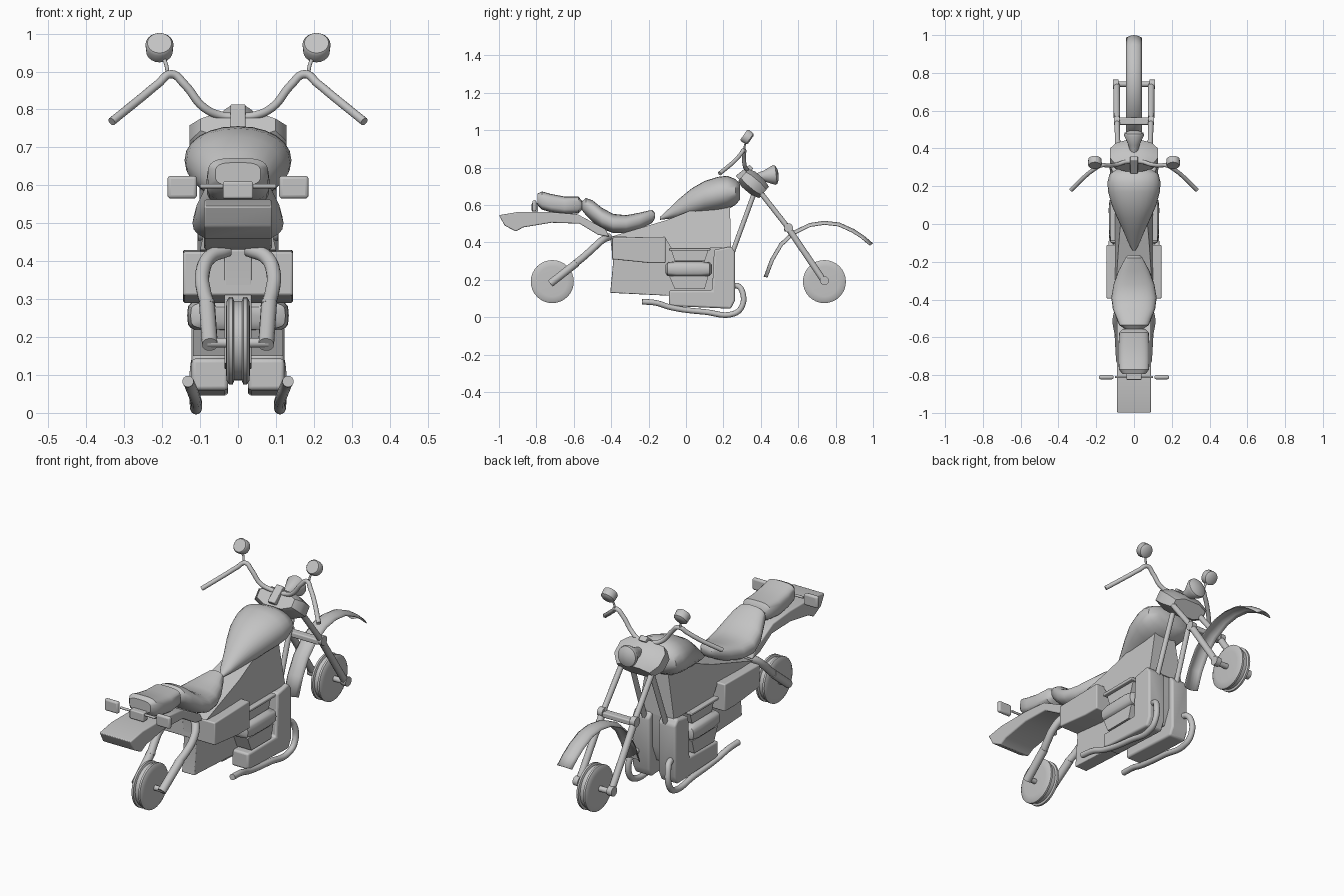
import bpy, bmesh, math
from mathutils import Vector, Matrix

cube = bpy.data.objects.get("Cube")
if cube:
    bpy.data.objects.remove(cube, do_unlink=True)

GREY = (0.55, 0.55, 0.55, 1)
grey = bpy.data.materials.new("plain grey")
grey.use_nodes = True
grey.diffuse_color = GREY
grey.node_tree.nodes["Principled BSDF"].inputs["Base Color"].default_value = GREY
SIDES = (("left", 1), ("right", -1))


def smooth(ob):
    bpy.ops.object.select_all(action="DESELECT")
    ob.select_set(True)
    bpy.context.view_layer.objects.active = ob
    bpy.ops.object.shade_smooth_by_angle(angle=math.radians(40))
    return ob


def finish(name, bm, bevel=0):
    bmesh.ops.recalc_face_normals(bm, faces=bm.faces)
    me = bpy.data.meshes.new(name)
    bm.to_mesh(me)
    bm.free()
    me.materials.append(grey)
    ob = bpy.data.objects.new(name, me)
    bpy.context.collection.objects.link(ob)
    if bevel:
        mod = ob.modifiers.new("rounded edges", "BEVEL")
        mod.width, mod.segments = bevel, 3
    return smooth(ob)


def prism(name, outline, x0, x1, bevel=0):
    """Extrude a (y, z) outline across x."""
    bm = bmesh.new()
    a = [bm.verts.new((x0, y, z)) for y, z in outline]
    b = [bm.verts.new((x1, y, z)) for y, z in outline]
    bm.faces.new(a)
    bm.faces.new(b)
    for i in range(len(a)):
        j = (i + 1) % len(a)
        bm.faces.new((a[i], a[j], b[j], b[i]))
    return finish(name, bm, bevel)


def box(name, x, y, z, bevel=0):
    return prism(name, [(y[0], z[0]), (y[1], z[0]), (y[1], z[1]), (y[0], z[1])], x[0], x[1], bevel)


def loft(name, sections, power=1.0, n=24, phase=0.0):
    """Skin rounded rings given as (y, bottom, top, half width)."""
    bm = bmesh.new()
    rings = []

    def bend(v):
        return math.copysign(abs(v) ** power, v)
    for y, lo, hi, hw in sections:
        ring = []
        for i in range(n):
            t = math.tau * (i + phase) / n
            ring.append(bm.verts.new((hw * bend(math.cos(t)), y, (lo + hi) / 2 + (hi - lo) / 2 * bend(math.sin(t)))))
        rings.append(ring)
    for r, q in zip(rings, rings[1:]):
        for i in range(n):
            j = (i + 1) % n
            bm.faces.new((r[i], r[j], q[j], q[i]))
    bm.faces.new(rings[0])
    bm.faces.new(rings[-1])
    return finish(name, bm)


def lathe(name, profile, centre, axis, n=32):
    """Spin (offset, radius) points around an axis."""
    bm = bmesh.new()
    turn = Matrix.Translation(centre) @ Vector(axis).to_track_quat("Z", "Y").to_matrix().to_4x4()
    verts = [bm.verts.new((r, 0, d)) for d, r in profile]
    edges = [bm.edges.new(p) for p in zip(verts, verts[1:])]
    bmesh.ops.spin(bm, geom=verts + edges, cent=(0, 0, 0), axis=(0, 0, 1), angle=math.tau, steps=n, use_duplicate=False)
    bmesh.ops.remove_doubles(bm, verts=bm.verts, dist=0.0001)
    bm.transform(turn)
    return finish(name, bm)


def tube(name, points, radius, s=1):
    cu = bpy.data.curves.new(name, "CURVE")
    cu.dimensions = "3D"
    cu.bevel_depth, cu.bevel_resolution, cu.resolution_u = radius, 5, 6
    cu.use_fill_caps = True
    sp = cu.splines.new("BEZIER")
    sp.bezier_points.add(len(points) - 1)
    for bp, (x, y, z) in zip(sp.bezier_points, points):
        bp.co = (s * x, y, z)
        bp.handle_left_type = bp.handle_right_type = "AUTO"
    cu.materials.append(grey)
    ob = bpy.data.objects.new(name, cu)
    bpy.context.collection.objects.link(ob)
    bpy.ops.object.select_all(action="DESELECT")
    ob.select_set(True)
    bpy.context.view_layer.objects.active = ob
    bpy.ops.object.convert(target="MESH")
    return smooth(bpy.context.view_layer.objects.active)


# Wheels with a grooved rim
WHEEL = [(-.03, 0), (-.032, .08), (-.03, .105), (-.024, .115), (-.014, .115), (-.01, .105),
         (.01, .105), (.014, .115), (.024, .115), (.03, .105), (.032, .08), (.03, 0)]
for name, y in (("rear", -.715), ("front", .74)):
    lathe(name + "_wheel", WHEEL, (0, y, .19), (1, 0, 0))
tube("rear_axle", [(-.08, -.715, .185), (.08, -.715, .185)], .013)
tube("front_axle", [(-.1, .74, .19), (.1, .74, .19)], .014)

# Fuel tank and seats
loft("fuel_tank", [(-.14, .52, .535, .008), (-.1, .525, .572, .03), (-.04, .53, .63, .055), (.03, .54, .688, .088),
                   (.1, .555, .728, .118), (.17, .565, .75, .137), (.22, .575, .756, .141), (.265, .6, .738, .13),
                   (.29, .63, .71, .09)], .95)
loft("front_seat", [(-.165, .53, .555, .03), (-.18, .505, .574, .045), (-.25, .468, .558, .083), (-.32, .45, .545, .108),
                    (-.39, .45, .552, .12), (-.45, .472, .585, .112), (-.5, .51, .625, .092), (-.535, .545, .637, .078),
                    (-.555, .57, .62, .05)], .8)
loft("rear_seat", [(-.555, .575, .62, .06), (-.575, .555, .645, .078), (-.65, .55, .645, .083), (-.72, .56, .658, .083),
                   (-.77, .575, .672, .08), (-.795, .6, .66, .06)], .6)

# Rear fender and tail lights
prism("rear_fender", [(-1, .545), (-.9, .562), (-.72, .562), (-.58, .55), (-.43, .47), (-.41, .43), (-.47, .44),
                      (-.57, .5), (-.72, .505), (-.87, .48), (-.91, .458), (-.97, .49)], -.09, .09, .006)
tube("tail_light_bar", [(-.1, -.81, .598), (.1, -.81, .598)], .006)
box("tail_light_mount", (-.04, .04), (-.825, -.79), (.565, .61), .005)
for side, s in SIDES:
    box(side + "_tail_light", (s * .108, s * .186), (-.822, -.8), (.565, .625), .009)

# Frame: slim core, upper body leaning inwards towards the top, side boxes
prism("frame_core", [(-.405, .13), (-.39, .29), (-.405, .43), (.235, .43), (.235, .2), (.2, .115), (-.1, .115)],
      -.036, .036, .004)
upper = prism("upper_body", [(-.4, .43), (-.1, .52), (.05, .58), (.235, .6), (.24, .37), (-.08, .37), (-.11, .42)], -.1, .1)
for v in upper.data.vertices:
    v.co.x *= 1 - 2.2 * max(0, v.co.z - .43)
prism("side_boxes", [(-.395, .31), (-.2, .29), (-.11, .29), (-.11, .43), (-.395, .425)], -.145, .145, .006)

# Engine: covers, slanted cylinder blocks, bulging cylinder
for side, s in SIDES:
    prism(side + "_engine_cover", [(-.09, .06), (.24, .045), (.262, .09), (.262, .35), (.24, .378), (.15, .36),
                                   (.14, .143), (-.09, .143)], s * .026, s * .122, .01)
loft("cylinder_bulge", [(-.11, .235, .28, .1), (-.098, .22, .293, .125), (-.05, .213, .3, .132), (.08, .213, .3, .134),
                        (.125, .22, .293, .13), (.14, .235, .28, .1)], .45)
prism("lower_cylinder", [(-.06, .15), (.1, .15), (.12, .22), (-.09, .22)], -.118, .118)
prism("upper_cylinder", [(-.06, .3), (.1, .3), (.12, .36), (-.08, .36)], -.105, .105)
box("cylinder_plate", (-.125, .125), (-.09, .13), (.355, .37), .004)

# Front fender: thin crowned strip following an arch
bm = bmesh.new()
arch = [(.415, .215), (.45, .31), (.5, .395), (.57, .46), (.66, .503), (.74, .515), (.82, .506), (.9, .47), (.95, .437), (1, .395)]
rows = []
for y, z in arch:
    out = (Vector((0, y, z)) - Vector((0, .72, .2))).normalized()
    rows.append([bm.verts.new(Vector((.043 * k / 3, y, z)) - out * .018 * (k / 3) ** 2) for k in range(-3, 4)])
for a, b in zip(rows, rows[1:]):
    for i in range(6):
        bm.faces.new((a[i], a[i + 1], b[i + 1], b[i]))
fender = finish("front_fender", bm)
fender.modifiers.new("thickness", "SOLIDIFY").thickness = .004

# Headlight housing with tapering ends, and flared lamp
housing = loft("headlight_housing", [(-.07, -.045, .045, .105), (-.035, -.058, .058, .136), (.03, -.058, .058, .136),
                                     (.075, -.042, .042, .1)], .8, 8, .5)
housing.matrix_world = Matrix.Translation((0, .36, .715)) @ Matrix.Rotation(math.radians(-40), 4, "X")
lathe("headlight", [(-.1, 0), (-.1, .018), (-.05, .03), (.0, .053), (.012, .05), (.022, .03), (.026, 0)],
      (0, .47, .76), (0, 1, .12))

# Fork, exhaust, swing arm and handlebars on both sides
for side, s in SIDES:
    tube(side + "_fork_upper", [(.085, .38, .69), (.09, .56, .46)], .014, s)
    tube(side + "_fork_lower", [(.09, .54, .485), (.092, .74, .19)], .017, s)
    for part, x, y, z in (("foot", .096, .74, .195), ("knob", .092, .548, .478)):
        lathe(side + "_fork_" + part, [(-.014, 0), (-.014, .024), (.014, .024), (.014, 0)], (s * x, y, z), (1, 0, 0), 16)
    tube(side + "_down_tube", [(.055, .36, .65), (.06, .25, .35)], .013, s)
    tube(side + "_exhaust", [(.095, .24, .168), (.1, .28, .165), (.11, .303, .13), (.114, .3, .06), (.112, .26, .02),
                             (.11, .1, .028), (.118, -.08, .052), (.128, -.16, .076), (.132, -.235, .083)], .015, s)
    tube(side + "_swing_arm", [(.078, -.6, .28), (.09, -.55, .32), (.094, -.5, .365), (.075, -.45, .41),
                               (.03, -.41, .43)], .019, s)
    tube(side + "_swing_arm_end", [(.074, -.725, .18), (.082, -.585, .29)], .021, s)
    tube(side + "_handlebar", [(0, .33, .78), (.04, .33, .783), (.09, .315, .805), (.14, .31, .865), (.175, .31, .893),
                               (.21, .29, .868), (.25, .26, .835), (.333, .18, .768)], .011, s)
    tube(side + "_mirror_stem", [(.185, .31, .89), (.19, .315, .92), (.205, .325, .95)], .005, s)
    lathe(side + "_mirror", [(-.023, 0), (-.023, .032), (-.016, .037), (.016, .035), (.023, .025), (.023, 0)],
          (s * .207, .328, .962), (0, .82, -.57), 20)
box("fork_brace", (-.09, .09), (.525, .565), (.458, .485), .006)
prism("handlebar_clamp", [(.265, .755), (.285, .735), (.36, .795), (.34, .815)], -.02, .02, .004)
